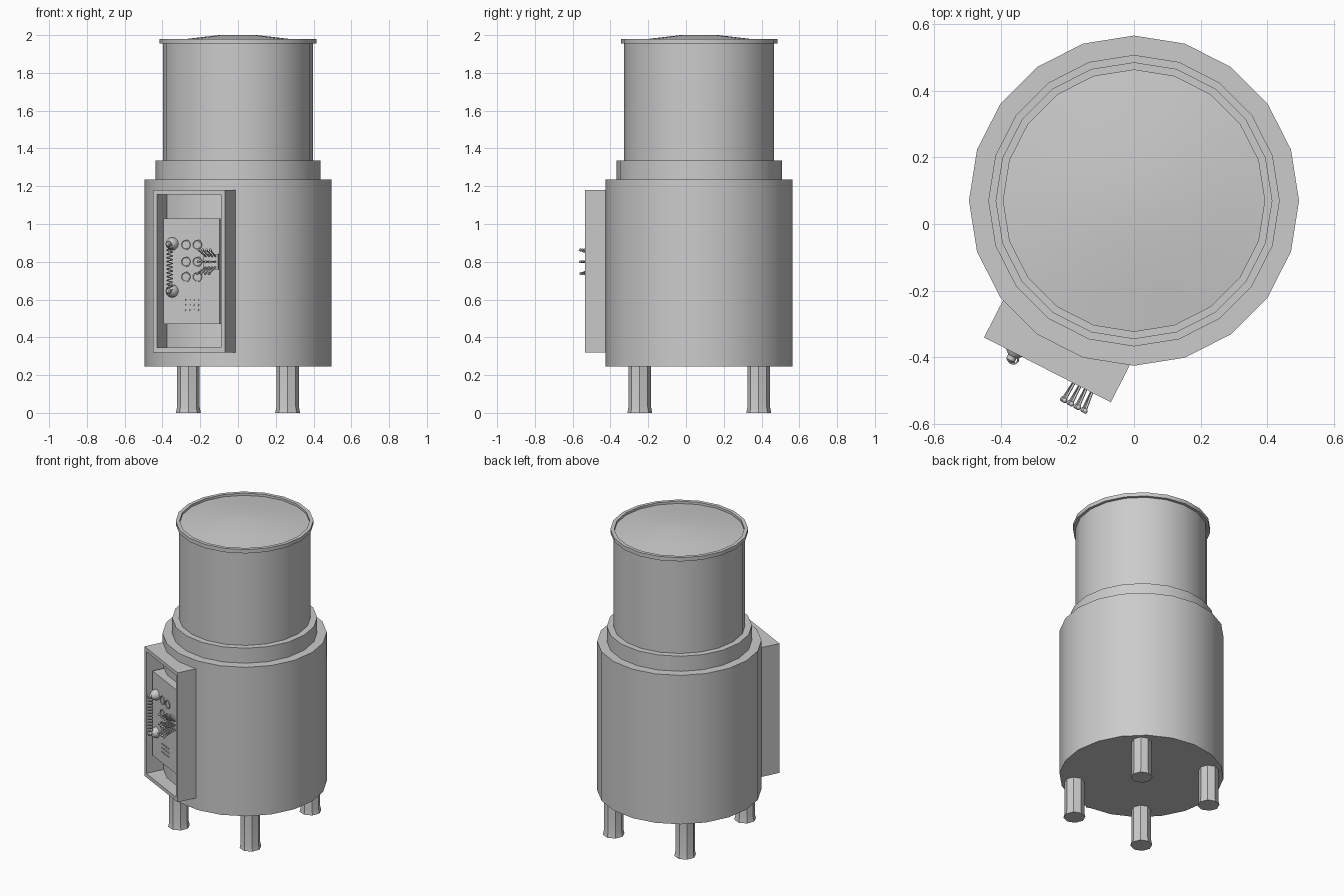
import bpy, bmesh
from math import pi, sin, cos, radians
from mathutils import Matrix, Vector

if "Cube" in bpy.data.objects:
    bpy.data.objects.remove(bpy.data.objects["Cube"])

CENTRE = Matrix.Translation((0, 0.07, 0))
PANEL = CENTRE @ Matrix.Rotation(radians(-27.1), 4, 'Z')   # control box frame, faces local -y


def finish(bm, name, matrix):
    bmesh.ops.recalc_face_normals(bm, faces=bm.faces)
    bm.transform(matrix)
    me = bpy.data.meshes.new(name)
    bm.to_mesh(me)
    bm.free()
    ob = bpy.data.objects.new(name, me)
    bpy.context.collection.objects.link(ob)
    bpy.ops.object.select_all(action='DESELECT')
    ob.select_set(True)
    bpy.context.view_layer.objects.active = ob
    bpy.ops.object.shade_smooth_by_angle(angle=radians(35))
    return ob


def lathe(name, profile, sides, matrix):
    """Turn (radius, height) points round z and cap both ends."""
    bm = bmesh.new()
    rings = [[bm.verts.new((r * cos(2 * pi * i / sides), r * sin(2 * pi * i / sides), z))
              for i in range(sides)] for r, z in profile]
    for a, b in zip(rings, rings[1:]):
        for i in range(sides):
            j = (i + 1) % sides
            bm.faces.new((a[i], a[j], b[j], b[i]))
    bm.faces.new(rings[0][::-1])
    bm.faces.new(rings[-1])
    return finish(bm, name, matrix)


def add_box(bm, lo, hi):
    lo, hi = Vector(lo), Vector(hi)
    m = Matrix.Translation((lo + hi) / 2) @ Matrix.Diagonal((*(hi - lo), 1))
    bmesh.ops.create_cube(bm, size=1, matrix=m)


def facing(x, out, z):
    """Local matrix whose z axis points out of the panel."""
    return PANEL @ Matrix.Translation((x, -out, z)) @ Matrix.Rotation(pi / 2, 4, 'X')


def tube(name, points, radius, matrix):
    cu = bpy.data.curves.new(name, 'CURVE')
    cu.dimensions = '3D'
    cu.bevel_depth = radius
    cu.bevel_resolution = 1
    cu.use_fill_caps = True
    sp = cu.splines.new('POLY')
    sp.points.add(len(points) - 1)
    for p, c in zip(sp.points, points):
        p.co = (*c, 1)
    ob = bpy.data.objects.new(name, cu)
    ob.matrix_world = matrix
    bpy.context.collection.objects.link(ob)
    bpy.ops.object.select_all(action='DESELECT')
    ob.select_set(True)
    bpy.context.view_layer.objects.active = ob
    bpy.ops.object.convert(target='MESH')


# Stepped tank with rimmed, slightly domed lid
lathe("tank", [(0.495, 0.245), (0.495, 1.235), (0.437, 1.235), (0.437, 1.335), (0.397, 1.335),
               (0.397, 1.955), (0.415, 1.955), (0.415, 1.98), (0.392, 1.98), (0.392, 1.965),
               (0.27, 1.98), (0.1, 2.0)], 20, CENTRE)

# Four legs with a small foot flare
for sx in (-1, 1):
    for sy in (-1, 1):
        lathe("leg", [(0.066, 0), (0.06, 0.03), (0.06, 0.25)], 8,
              CENTRE @ Matrix.Translation((0.263 * sx, 0.315 * sy, 0)))

# Open control box frame
bm = bmesh.new()
W, T, F, B = 0.2135, 0.023, -0.57, -0.44
add_box(bm, (-W, F, 0.32), (-W + T, B, 1.18))
add_box(bm, (W - T, F, 0.32), (W, B, 1.18))
add_box(bm, (-W + T, F, 0.32), (W - T, B, 0.345))
add_box(bm, (-W + T, F, 1.155), (W - T, B, 1.18))
finish(bm, "control_box_frame", PANEL)

# Instrument panel inside it
bm = bmesh.new()
add_box(bm, (-0.166, -0.54, 0.47), (0.166, -0.45, 1.03))
finish(bm, "instrument_panel", PANEL)

# Round dials: raised bezel with recessed face
for x in (-0.034, 0.034):
    for z in (0.89, 0.80, 0.72):
        lathe("dial", [(0.028, -0.005), (0.028, 0.006), (0.023, 0.006), (0.021, 0.002)], 14,
              facing(x, 0.54, z))

# Small button grid
for i in range(4):
    for j in range(3):
        lathe("button", [(0.005, -0.004), (0.005, 0.004)], 8,
              facing(-0.038 + 0.026 * i, 0.54, 0.545 + 0.027 * j))

# Rounded terminals and the coil between them
for z in (0.645, 0.895):
    lathe("terminal", [(0.034, -0.005), (0.034, 0.012), (0.027, 0.03), (0.014, 0.042),
                       (0.014, 0.055), (0.008, 0.06)], 12, facing(-0.112, 0.54, z))
TURNS, STEP = 12, 10
coil = [(-0.106 + 0.015 * cos(2 * pi * i / STEP), -0.587 + 0.015 * sin(2 * pi * i / STEP),
         0.65 + 0.24 * i / (TURNS * STEP)) for i in range(TURNS * STEP + 1)]
tube("coil", coil, 0.003, PANEL)

# Lever bank: base block and fanned levers with ball tips
bm = bmesh.new()
add_box(bm, (0.075, -0.55, 0.76), (0.162, -0.53, 0.84))
finish(bm, "lever_base", PANEL)
for i in range(4):
    for j in (-1, 0, 1):
        x = 0.09 + 0.019 * i
        tip = Vector((x + 0.004 * (i - 1.5) + 0.004 * j, -0.628, 0.80 + 0.062 * j))
        tube("lever", [(x, -0.545, 0.80 + 0.026 * j), tip], 0.004, PANEL)
        bm = bmesh.new()
        bmesh.ops.create_uvsphere(bm, u_segments=8, v_segments=6, radius=0.008,
                                  matrix=Matrix.Translation(tip))
        finish(bm, "lever_tip", PANEL)
